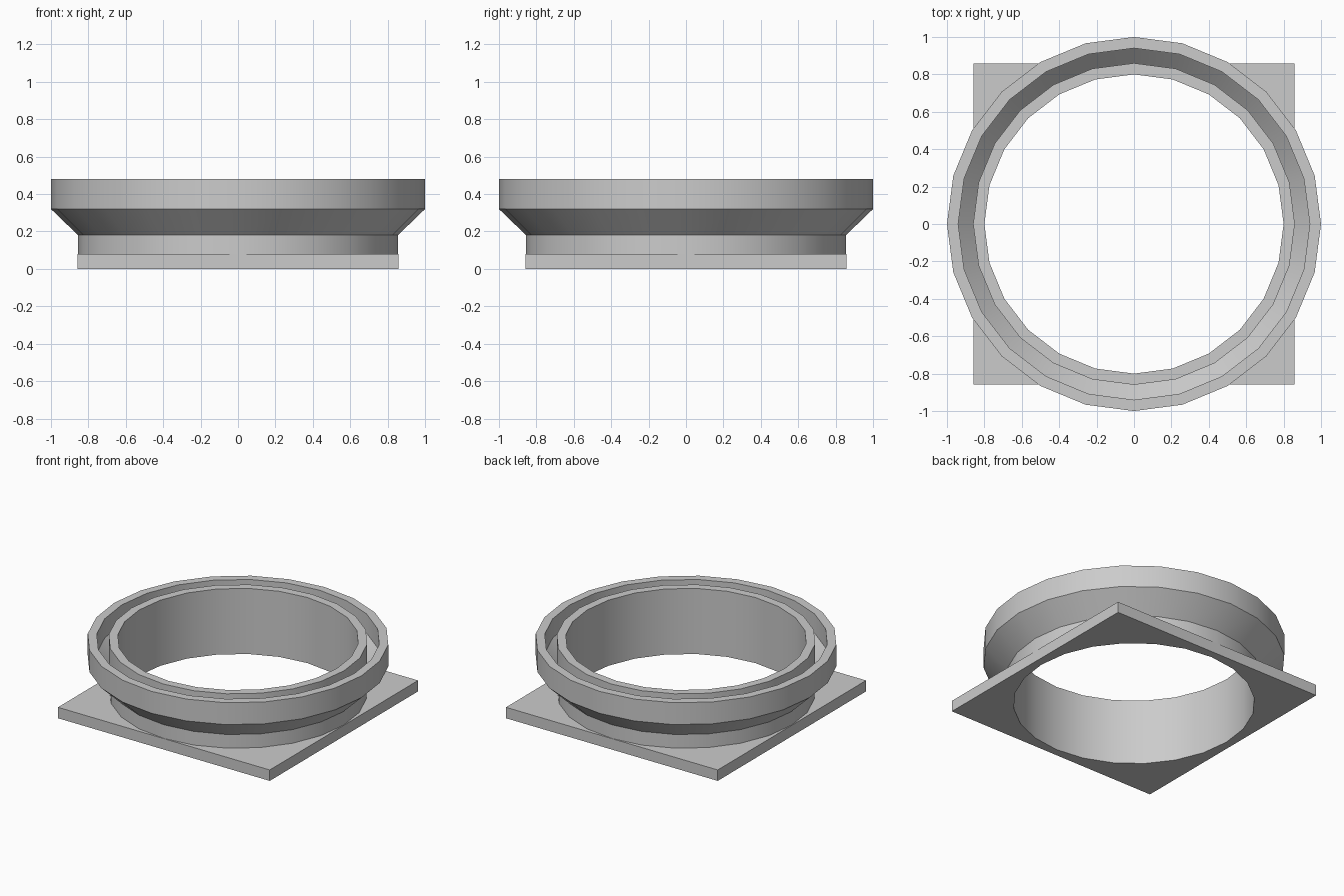
import bpy, bmesh
from math import cos, sin, pi, radians

SIDES = 24
HOLE = 0.80      # bore radius
HALF = 0.857     # half width of the square plate
NECK = 0.855     # radius of the neck above the plate
PLATE_TOP = 0.08
RIM_TOP = 0.48

cube = bpy.data.objects.get("Cube")
if cube:
    bpy.data.objects.remove(cube, do_unlink=True)

grey = bpy.data.materials.new("plain grey")
grey.use_nodes = True
colour = (0.6, 0.6, 0.6, 1)
grey.diffuse_color = colour
grey.node_tree.nodes["Principled BSDF"].inputs["Base Color"].default_value = colour


def loop_points(size, z, square):
    """A ring of points, round or stretched out to a square."""
    for i in range(SIDES):
        a = 2 * pi * i / SIDES
        c, s = cos(a), sin(a)
        r = size / max(abs(c), abs(s)) if square else size
        yield (r * c, r * s, z)


def closed_loft(name, sections):
    """Join the rings in order, and the last one back to the first."""
    bm = bmesh.new()
    rings = [[bm.verts.new(p) for p in loop_points(*sec)] for sec in sections]
    for k, ring in enumerate(rings):
        following = rings[(k + 1) % len(rings)]
        for i in range(SIDES):
            j = (i + 1) % SIDES
            bm.faces.new((ring[i], ring[j], following[j], following[i]))
    bmesh.ops.recalc_face_normals(bm, faces=bm.faces)
    mesh = bpy.data.meshes.new(name)
    bm.to_mesh(mesh)
    bm.free()
    mesh.materials.append(grey)
    obj = bpy.data.objects.new(name, mesh)
    bpy.context.collection.objects.link(obj)
    bpy.ops.object.select_all(action="DESELECT")
    obj.select_set(True)
    bpy.context.view_layer.objects.active = obj
    bpy.ops.object.shade_smooth_by_angle(angle=radians(30))
    return obj


# Square base plate with a round bore
closed_loft("base_plate", [
    (HOLE, 0, False), (HALF, 0, True),
    (HALF, PLATE_TOP, True), (HOLE, PLATE_TOP, False),
])

# Flared collar: neck, flare, outer rim, deep groove, inner sleeve
profile = [
    (HOLE, PLATE_TOP), (NECK, PLATE_TOP), (NECK, 0.18),
    (1.0, 0.32), (1.0, RIM_TOP), (0.94, RIM_TOP),
    (0.94, 0.34), (0.86, 0.26), (0.86, RIM_TOP), (HOLE, RIM_TOP),
]
closed_loft("flared_collar", [(r, z, False) for r, z in profile])
